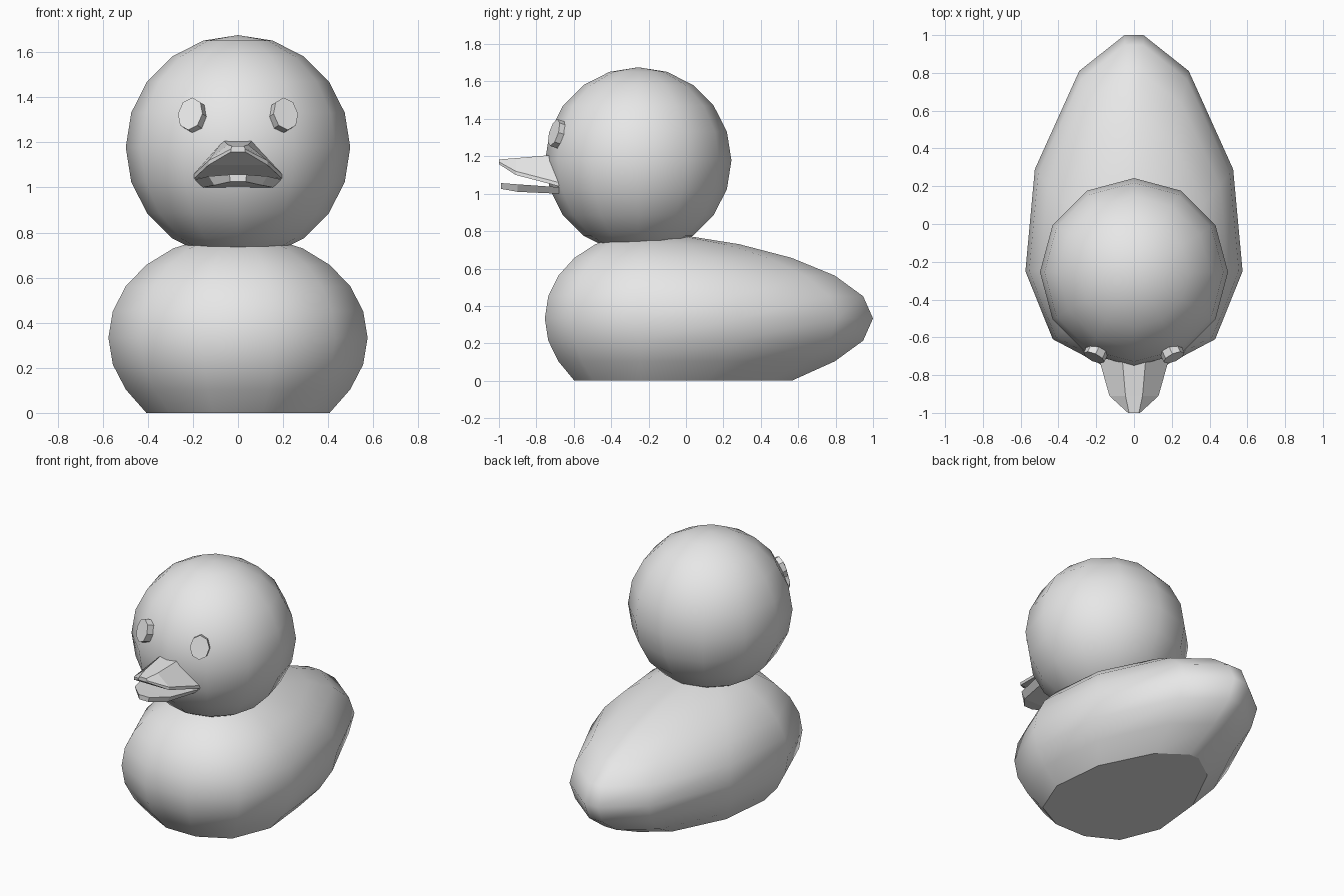
import bpy, bmesh
from math import cos, sin, radians
from mathutils import Vector, Matrix

cube = bpy.data.objects.get("Cube")
if cube:
    bpy.data.objects.remove(cube, do_unlink=True)

grey = bpy.data.materials.new("plain_grey")
grey.use_nodes = True
grey.diffuse_color = (0.8, 0.8, 0.8, 1)
grey.node_tree.nodes["Principled BSDF"].inputs["Base Color"].default_value = (0.8, 0.8, 0.8, 1)


def finish(name, bm, smooth=False):
    """Turn a bmesh into a named object; large flat caps stay flat."""
    bmesh.ops.recalc_face_normals(bm, faces=bm.faces)
    for f in bm.faces:
        f.smooth = smooth and len(f.verts) <= 4
        if not f.smooth:
            for e in f.edges:
                e.smooth = False
    mesh = bpy.data.meshes.new(name)
    bm.to_mesh(mesh)
    bm.free()
    mesh.materials.append(grey)
    obj = bpy.data.objects.new(name, mesh)
    bpy.context.collection.objects.link(obj)
    return obj


def bridge(bm, a, b):
    for i in range(len(a)):
        j = (i + 1) % len(a)
        bm.faces.new((a[i], a[j], b[j], b[i]))


def loft(name, sections):
    """Skin a row of equal closed sections and cap both ends."""
    bm = bmesh.new()
    rings = [[bm.verts.new(p) for p in s] for s in sections]
    for a, b in zip(rings, rings[1:]):
        bridge(bm, a, b)
    bm.faces.new(rings[0])
    bm.faces.new(rings[-1])
    return finish(name, bm)


# Body: egg-shaped plan stacked in rounded rings, flat underneath, drawn-out tail
half_plan = [(0.155, -0.755), (0.43, -0.61), (0.575, -0.25),
             (0.525, 0.29), (0.29, 0.81), (0.05, 1.0)]
plan = half_plan + [(-x, y) for x, y in reversed(half_plan)]
mid_y, mid_z, rise = -0.214, 0.333, 0.458
bm = bmesh.new()
rings = []
for lat in range(-45, 90, 15):
    c = cos(radians(lat))
    z = 0 if lat == -45 else mid_z + rise * sin(radians(lat))
    rings.append([bm.verts.new((x * c, mid_y + (y - mid_y) * c ** (1.28 if y > 0 else 1), z))
                  for x, y in plan])
for a, b in zip(rings, rings[1:]):
    bridge(bm, a, b)
bm.faces.new(rings[0])
crown = bm.verts.new((0, mid_y, mid_z + rise))
for i, v in enumerate(rings[-1]):
    bm.faces.new((v, rings[-1][(i + 1) % len(plan)], crown))
finish("body", bm, smooth=True)

# Head
bm = bmesh.new()
bmesh.ops.create_uvsphere(bm, u_segments=12, v_segments=10, radius=0.498,
                          matrix=Matrix.Translation((0, -0.255, 1.178)))
finish("head", bm, smooth=True)

# Eyes: oval eight-sided discs facing out from the head
for side, label in ((1, "left_eye"), (-1, "right_eye")):
    facing = Vector((0.2 * side, -0.43, 0.14)).to_track_quat('Z', 'Y').to_matrix().to_4x4()
    bm = bmesh.new()
    bmesh.ops.create_cone(bm, cap_ends=True, segments=8, radius1=1, radius2=1, depth=0.05,
                          matrix=Matrix.Translation((0.202 * side, -0.685, 1.32)) @ facing
                          @ Matrix.Diagonal((0.06, 0.075, 1, 1)))
    finish(label, bm)


# Bill: each section is (y, top half-width, top z, edge half-width, edge z, lip)
def upper_section(y, tw, tz, ew, ez, lip):
    right = [(ew, y, ez), (ew, y, ez + lip), (tw, y, tz)]
    return right + [(-x, y, z) for x, y, z in reversed(right)]


loft("upper_bill", [upper_section(*s) for s in (
    (-0.68, 0.065, 1.21, 0.195, 1.04, 0.02),
    (-0.91, 0.045, 1.19, 0.13, 1.10, 0.02),
    (-1.0, 0.026, 1.183, 0.032, 1.158, 0.012))])


def lower_section(y, tw, tz, bw, bz):
    return [(tw, y, tz), (-tw, y, tz), (-bw, y, bz), (bw, y, bz)]


loft("lower_bill", [lower_section(*s) for s in (
    (-0.68, 0.192, 1.035, 0.155, 1.0),
    (-0.90, 0.13, 1.05, 0.105, 1.01),
    (-0.99, 0.038, 1.057, 0.034, 1.026))])
